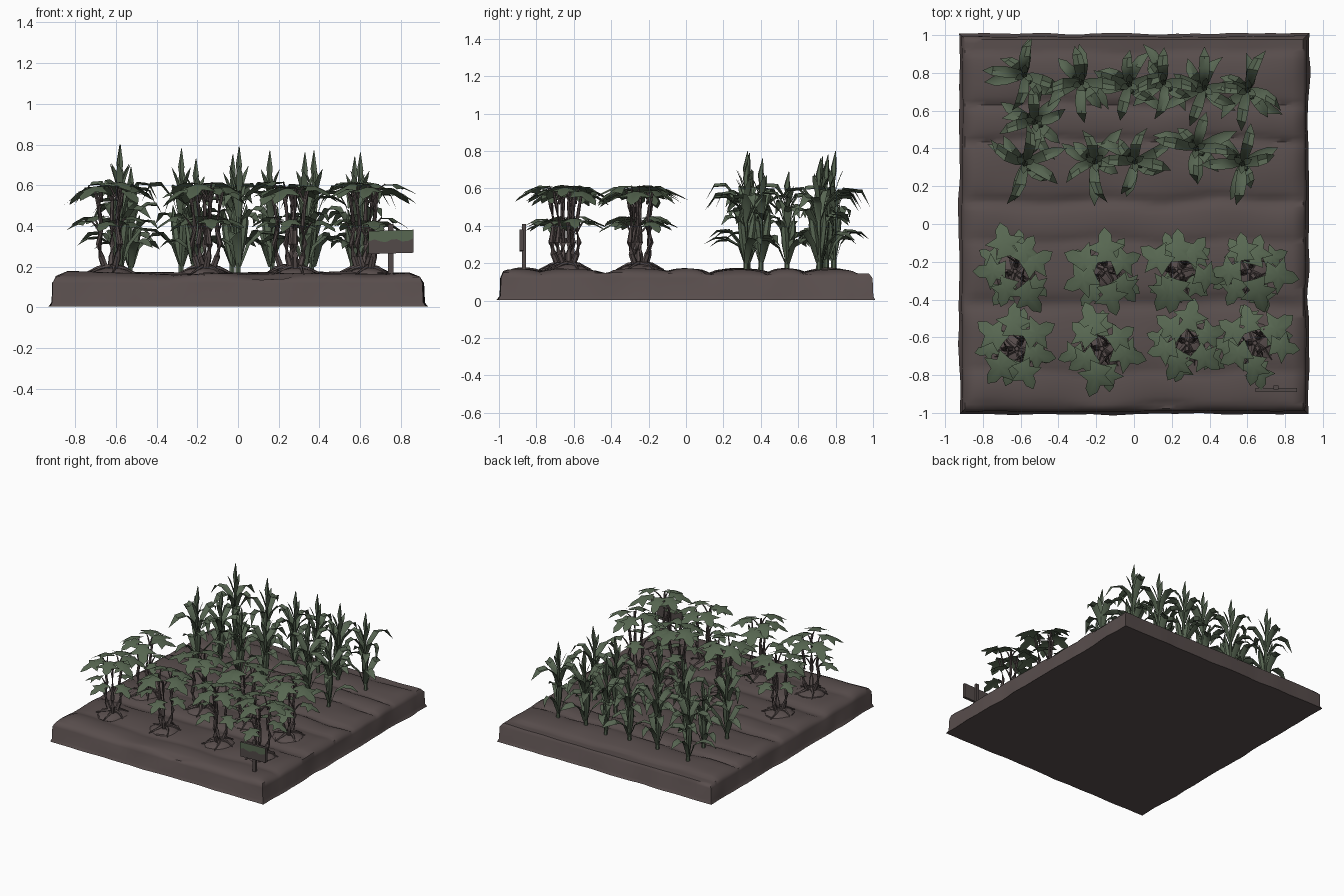
import bpy, bmesh, math, random
from mathutils import Vector, noise

if "Cube" in bpy.data.objects:
    bpy.data.objects.remove(bpy.data.objects["Cube"])

random.seed(7)


def material(name, rgb):
    m = bpy.data.materials.new(name)
    m.diffuse_color = (*rgb, 1)
    m.use_nodes = True
    m.node_tree.nodes["Principled BSDF"].inputs["Base Color"].default_value = m.diffuse_color
    return m


SOIL = material("soil brown", (0.098, 0.075, 0.073))
STEM = material("stem brown", (0.090, 0.070, 0.068))
CORN = material("corn green", (0.094, 0.130, 0.083))
LEAF = material("bush leaf green", (0.096, 0.136, 0.083))
WOOD = material("sign wood", (0.085, 0.068, 0.066))


def finish(bm, name, mats, angle=0.7, recalc=False):
    if recalc:
        bmesh.ops.recalc_face_normals(bm, faces=bm.faces)
    me = bpy.data.meshes.new(name)
    bm.to_mesh(me)
    bm.free()
    for m in mats:
        me.materials.append(m)
    ob = bpy.data.objects.new(name, me)
    bpy.context.collection.objects.link(ob)
    bpy.ops.object.select_all(action='DESELECT')
    ob.select_set(True)
    bpy.context.view_layer.objects.active = ob
    bpy.ops.object.shade_smooth_by_angle(angle=angle)
    return ob


def tube(bm, pts, radii, mat=0, sides=6):
    pts = [Vector(p) for p in pts]
    rings = []
    for i, p in enumerate(pts):
        t = pts[min(i + 1, len(pts) - 1)] - pts[max(i - 1, 0)]
        q = t.to_track_quat('Z', 'Y')
        rings.append([bm.verts.new(p + q @ Vector((radii[i] * math.cos(a), radii[i] * math.sin(a), 0)))
                      for a in (k * math.tau / sides for k in range(sides))])
    for r0, r1 in zip(rings, rings[1:]):
        for k in range(sides):
            j = (k + 1) % sides
            bm.faces.new((r0[k], r0[j], r1[j], r1[k])).material_index = mat
    for r in (rings[0][::-1], rings[-1]):
        bm.faces.new(r).material_index = mat


def polar(c, a, r, z):
    return Vector((c[0] + r * math.cos(a), c[1] + r * math.sin(a), z))


# ---- soil bed: rounded ridges running along x ----
RIDGES = ((-0.87, 0.10), (-0.63, 0.18), (-0.24, 0.16), (0, 0.10), (0.29, 0.15), (0.54, 0.09), (0.77, 0.13))


def soil_z(x, y):
    yy = y + 0.03 * noise.noise(Vector((x * 3, y * 2, 0)))
    h = max(math.sqrt(max(0, 1 - ((yy - c) / w) ** 2)) for c, w in RIDGES)
    fade = min(1, (0.905 - abs(x)) / 0.06)
    return 0.142 + 0.027 * h * fade + 0.012 * noise.noise(Vector((x * 4, y * 4, 3)))


bm = bmesh.new()
bmesh.ops.create_grid(bm, x_segments=32, y_segments=90, size=1)
for v in bm.verts:
    v.co.x *= 0.895
    v.co.y *= 0.978
    v.co.z = soil_z(v.co.x, v.co.y)
# side rings: height, outward step from the ring above
for z, step in ((0.120, 0.014), (0.025, 0.0), (0.003, -0.014)):
    bmesh.ops.extrude_edge_only(bm, edges=[e for e in bm.edges if e.is_boundary])
    for v in {v for e in bm.edges if e.is_boundary for v in e.verts}:
        wob = step + 0.008 * noise.noise(Vector((v.co.x * 5, v.co.y * 5, z * 20)))
        on_x, on_y = abs(v.co.x) > 0.87, abs(v.co.y) > 0.962
        if on_x:
            v.co.x += math.copysign(wob, v.co.x)
        if on_y:
            v.co.y += math.copysign(wob, v.co.y)
        v.co.z = z
bmesh.ops.holes_fill(bm, edges=[e for e in bm.edges if e.is_boundary], sides=0)
finish(bm, "soil_bed", [SOIL], 0.9, True)


# ---- corn ----
def blade(bm, c, a, path, width, twist=0.0):
    """Arching strip leaf with a folded midrib; path holds (radius, z)."""
    prof = (0.4, 0.8, 1.0, 0.85, 0.0)
    rows = []
    for i, (r, z) in enumerate(path):
        f = i / (len(path) - 1)
        p = polar(c, a + twist * f * f, r, z)
        w = width * prof[i] * 0.5
        tilt = twist * f * 1.5
        side = Vector((-math.sin(a) * math.cos(tilt), math.cos(a) * math.cos(tilt), math.sin(tilt)))
        up = Vector((0, 0, 0.2 * w))
        if w == 0:
            rows.append([bm.verts.new(p)] * 3)
        else:
            rows.append([bm.verts.new(p - side * w + up), bm.verts.new(p - up), bm.verts.new(p + side * w + up)])
    for r0, r1 in zip(rows, rows[1:]):
        for k in (0, 1):
            vs = list(dict.fromkeys((r1[k], r1[k + 1], r0[k + 1], r0[k])))
            bm.faces.new(vs)


def corn(i, x, y, top, turn):
    bm = bmesh.new()
    s = (top - 0.16) / 0.62

    def Z(z):
        return 0.16 + (z - 0.16) * s
    lean = random.uniform(-0.015, 0.015)
    tube(bm, [(x, y, 0.14), (x + lean / 2, y, Z(0.4)), (x + lean, y, Z(0.64))], (0.014, 0.012, 0.007))
    # three tiers of arching leaves: start height, peak, tip height, reach, count, turn
    tiers = ((0.20, 0.37, 0.32, 0.22, 3, 0.0), (0.32, 0.49, 0.43, 0.17, 2, 0.9), (0.43, 0.60, 0.51, 0.21, 4, 0.0))
    for z0, zp, z1, reach, n, off in tiers:
        for k in range(n):
            a = turn + off + k * math.tau / n + random.uniform(-0.25, 0.25)
            R = reach * random.uniform(0.85, 1.12) * (0.6 + 0.4 * s)
            d = random.uniform(-0.025, 0.02)
            path = ((0.008, Z(z0)), (0.2 * R, Z(z0 + 0.6 * (zp - z0))), (0.48 * R, Z(zp - 0.01 + d)),
                    (0.76 * R, Z(zp - 0.015 + d)), (R, Z(z1 + d)))
            blade(bm, (x + lean * 0.7, y), a, path, 0.06, random.uniform(-0.4, 0.4))
    # husks hugging the stalk
    for k in range(2):
        a = turn + 1 + k * 2.6
        tube(bm, [polar((x, y), a, r, Z(z)) for r, z in ((0.008, 0.22), (0.022, 0.32), (0.036, 0.41), (0.05, 0.50))],
             (0.008, 0.021, 0.021, 0.002))
    # short top leaves and spear
    for k in range(3):
        a = turn + k * 2.1
        blade(bm, (x + lean, y), a, ((0.003, Z(0.54)), (0.012, Z(0.58)), (0.024, Z(0.62)), (0.036, Z(0.65)),
                                     (0.055, Z(0.69))), 0.035)
    c = (x + lean, y)
    tube(bm, [(*c, Z(0.62)), (*c, Z(0.69)), (c[0], c[1] + 0.01, Z(0.78))], (0.007, 0.017, 0.002), sides=5)
    finish(bm, f"corn_plant_{i}", [CORN])


H = math.pi / 2
CORN_PLANTS = ((-0.57, 0.79, 0.80), (-0.28, 0.75, 0.78), (-0.03, 0.74, 0.75), (0.17, 0.75, 0.77),
               (0.36, 0.72, 0.77), (0.61, 0.71, 0.76), (-0.53, 0.54, 0.69), (-0.58, 0.32, 0.80),
               (-0.22, 0.33, 0.73), (0.0, 0.33, 0.79), (0.33, 0.40, 0.76), (0.56, 0.32, 0.74))
for i, (x, y, top) in enumerate(CORN_PLANTS):
    corn(i, x, y, top, (H if y > 0.6 else -H) + random.uniform(-0.2, 0.2))

# ---- leafy bushes ----
HALF = ((0.0, 0.05), (-0.02, 0.34), (0.26, 0.22), (0.45, 0.56), (0.58, 0.20), (0.80, 0.18))


def palm_leaf(bm, p, a, size, droop):
    """Lobed leaf fanned from a raised centre."""
    outline = [*HALF, (1.0, 0.0), *[(u, -v) for u, v in reversed(HALF)]]
    ca, sa = math.cos(a), math.sin(a)

    def vert(u, v, lift=0.0):
        z = lift - droop * (max(u, 0) ** 2 + 0.9 * v * v)
        return bm.verts.new(p + Vector((u * ca - v * sa, u * sa + v * ca, z)) * size)
    mid = vert(0.38, 0, 0.06)
    ring = [vert(u, v) for u, v in outline]
    for k in range(len(ring)):
        bm.faces.new((mid, ring[(k + 1) % len(ring)], ring[k])).material_index = 1


def bush(i, x, y):
    bm = bmesh.new()
    c = (x, y)
    turn = random.uniform(0, math.tau)
    # bent stems and surface roots
    n = 3
    for k in range(n):
        a = turn + k * math.tau / n
        bow = random.uniform(0.05, 0.07)
        tube(bm, [polar(c, a, r, z) for r, z in ((0.015, 0.16), (bow * 0.8, 0.25), (bow, 0.31), (bow * 0.75, 0.40),
                                                (bow, 0.50), (bow + 0.02, 0.585))],
             (0.017, 0.015, 0.014, 0.011, 0.009, 0.006))
    for k in range(5):
        a = turn + 0.4 + k * math.tau / 5
        tube(bm, [polar(c, a, 0.01, 0.20), polar(c, a + 0.1, 0.06, 0.193), polar(c, a - 0.1, 0.125, 0.165)],
             (0.014, 0.010, 0.004), sides=5)
    # two leaf tiers on thin stalks: height, inner radius, leaf size, count
    for z, r0, size, n in ((0.60, 0.07, 0.17, 6), (0.435, 0.085, 0.14, 4)):
        for k in range(n):
            a = turn + z * 3 + k * math.tau / n + random.uniform(-0.22, 0.22)
            zz = z + random.uniform(-0.018, 0.015)
            r = r0 + random.uniform(-0.03, 0.02)
            tip = polar(c, a, r, zz)
            base = polar(c, turn + round((a - turn) / 2.094) * 2.094, 0.05, zz - 0.07)
            tube(bm, [base, base.lerp(tip, 0.6) + Vector((0, 0, 0.01)), tip + Vector((0, 0, 0.002))],
                 (0.006, 0.005, 0.003), sides=5)
            palm_leaf(bm, tip, a + random.uniform(-0.35, 0.35), size * random.uniform(0.88, 1.1),
                      random.uniform(0.25, 0.5))
    finish(bm, f"leafy_bush_{i}", [STEM, LEAF], 0.6)
    # soil mound around the roots
    bm = bmesh.new()
    bmesh.ops.create_uvsphere(bm, u_segments=14, v_segments=8, radius=1)
    for v in bm.verts:
        w = 1 + 0.2 * noise.noise(v.co * 2 + Vector((i, 0, 0)))
        v.co = Vector((x + v.co.x * 0.11 * w, y + v.co.y * 0.11 * w, 0.158 + v.co.z * 0.037))
    finish(bm, f"soil_mound_{i}", [SOIL])


BUSHES = ((-0.62, -0.66), (-0.17, -0.66), (0.28, -0.63), (0.64, -0.63),
          (-0.63, -0.25), (-0.15, -0.24), (0.24, -0.25), (0.61, -0.25))
for i, (x, y) in enumerate(BUSHES):
    bush(i, x, y)


# ---- sign ----
def slab(bm, x, y, z, shear=0.0):
    for v in bmesh.ops.create_cube(bm, size=1)["verts"]:
        v.co = Vector((x[0] + (v.co.x + 0.5) * (x[1] - x[0]), y[0] + (v.co.y + 0.5) * (y[1] - y[0]),
                       z[0] + (v.co.z + 0.5) * (z[1] - z[0])))
        v.co.z += shear * (v.co.x - 0.75)


bm = bmesh.new()
slab(bm, (0.738, 0.764), (-0.876, -0.856), (0.13, 0.41))
finish(bm, "sign_post", [WOOD])
bm = bmesh.new()
slab(bm, (0.642, 0.862), (-0.889, -0.868), (0.265, 0.378), 0.03)
finish(bm, "sign_board", [WOOD])
# green upper part with a wavy lower edge
bm = bmesh.new()
cols = []
for k in range(9):
    x = 0.644 + 0.216 * k / 8
    t = 0.03 * (x - 0.75)
    cols.append((bm.verts.new((x, -0.892, 0.328 + t + 0.008 * math.sin(k * 1.7))),
                 bm.verts.new((x, -0.892, 0.377 + t))))
for p, q in zip(cols, cols[1:]):
    bm.faces.new((p[0], q[0], q[1], p[1]))
finish(bm, "sign_paint", [LEAF])
